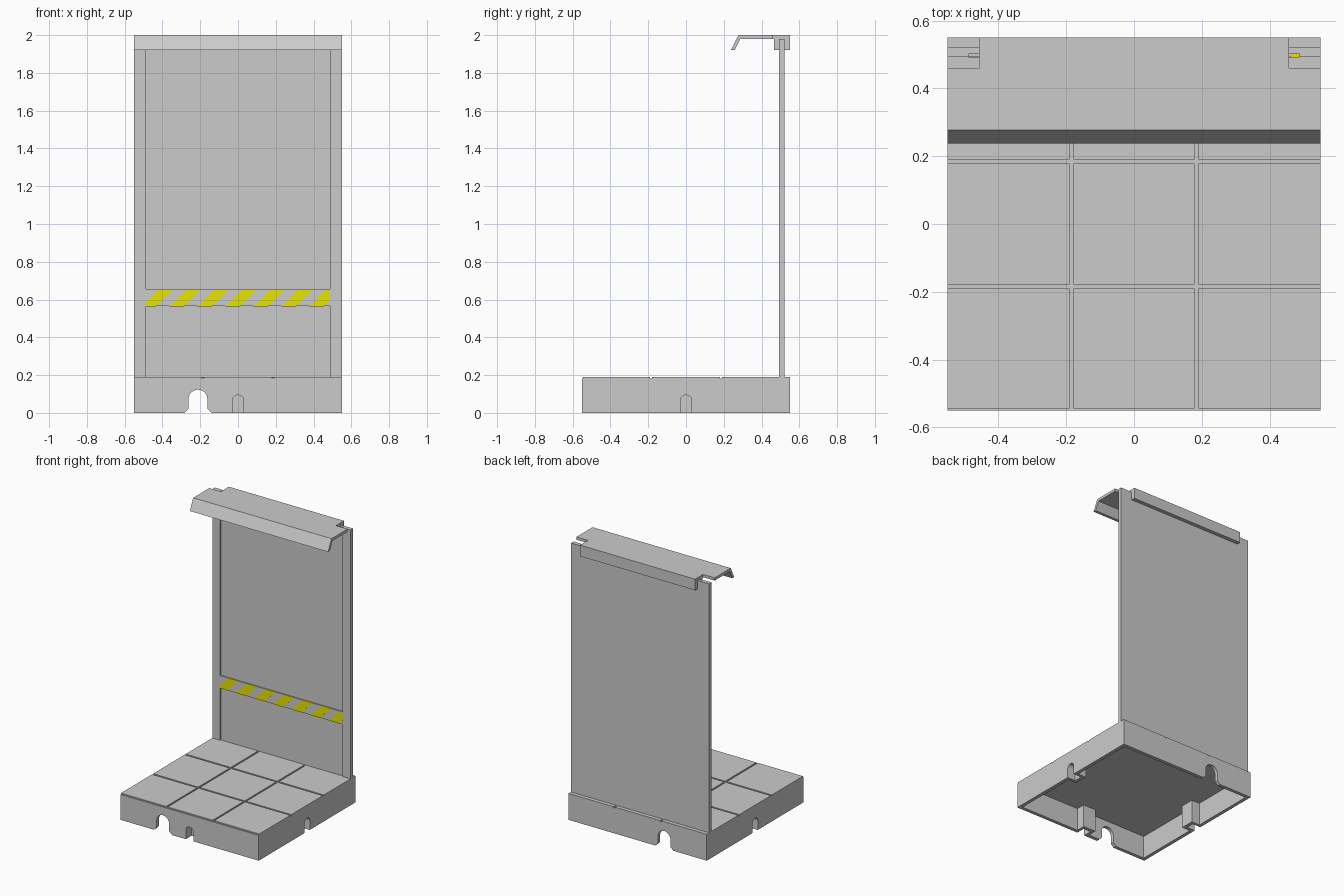
import bpy, bmesh, math
from mathutils import Vector

if "Cube" in bpy.data.objects:
    bpy.data.objects.remove(bpy.data.objects["Cube"])


def finish(name, bm):
    bmesh.ops.recalc_face_normals(bm, faces=bm.faces)
    me = bpy.data.meshes.new(name)
    bm.to_mesh(me)
    bm.free()
    ob = bpy.data.objects.new(name, me)
    bpy.context.collection.objects.link(ob)
    return ob


def prism(name, pts, axis, a, b, clip=None):
    """Extrude a 2D outline from a to b along axis: 'x' uses (y,z), 'y' uses (x,z)."""
    bm = bmesh.new()
    place = (lambda p: (a, p[0], p[1])) if axis == 'x' else (lambda p: (p[0], a, p[1]))
    face = bm.faces.new([bm.verts.new(place(p)) for p in pts])
    move = Vector((b - a, 0, 0)) if axis == 'x' else Vector((0, b - a, 0))
    out = bmesh.ops.extrude_face_region(bm, geom=[face])['geom']
    bmesh.ops.translate(bm, vec=move, verts=[v for v in out if isinstance(v, bmesh.types.BMVert)])
    if clip:
        for s in (-1, 1):
            bmesh.ops.bisect_plane(bm, geom=bm.verts[:] + bm.edges[:] + bm.faces[:],
                                   plane_co=(s * clip, 0, 0), plane_no=(s, 0, 0), clear_outer=True)
            rim = [e for e in bm.edges if e.is_boundary]
            if rim:
                bmesh.ops.holes_fill(bm, edges=rim)
    return finish(name, bm)


def box(name, x0, x1, y0, y1, z0, z1):
    return prism(name, [(x0, z0), (x1, z0), (x1, z1), (x0, z1)], 'y', y0, y1)


def cut(target, cutters):
    for c in cutters:
        m = target.modifiers.new("cut", 'BOOLEAN')
        m.operation, m.solver, m.object = 'DIFFERENCE', 'EXACT', c
        bpy.context.view_layer.objects.active = target
        bpy.ops.object.modifier_apply(modifier=m.name)
        bpy.data.objects.remove(c)


def arch(c, r, top, flare=0.0):
    pts = [(c + r * math.cos(math.pi * i / 14), top - r + r * math.sin(math.pi * i / 14))
           for i in range(15)]
    if flare:
        return ([(c + r + flare, -0.02), (c + r + flare, 0), (c + r, flare)] + pts
                + [(c - r, flare), (c - r - flare, 0), (c - r - flare, -0.02)])
    return [(c + r, -0.02)] + pts + [(c - r, -0.02)]


H = 0.55

# hollow under the base, leaving housings for the three small sockets
cavity = box("cavity", -0.525, 0.525, -0.525, 0.525, -0.05, 0.165)
cut(cavity, [box("c", -0.05, 0.05, -0.6, -0.46, -0.1, 0.2),
             box("c", -0.6, -0.46, -0.05, 0.05, -0.1, 0.2),
             box("c", 0.46, 0.6, -0.05, 0.05, -0.1, 0.2)])

# base with cavity, cable arches, sockets and tile grooves
base = box("tiled_base", -H, H, -H, H, 0, 0.19)
cutters = [cavity]
for y0, y1 in ((-0.6, -0.5), (0.5, 0.6)):
    cutters.append(prism("c", arch(-0.212, 0.05, 0.123, 0.022), 'y', y0, y1))
cutters.append(prism("c", arch(0, 0.03, 0.095), 'y', -0.6, -0.485))
for s in (-1, 1):
    cutters.append(prism("c", arch(0, 0.03, 0.095), 'x', s * 0.6, s * 0.485))
for g in (-0.185, 0.185):
    cutters.append(box("c", g - 0.006, g + 0.006, -0.6, 0.6, 0.182, 0.22))
for g in (-0.55, -0.185, 0.185):
    cutters.append(box("c", -0.6, 0.6, g - 0.006, g + 0.006, 0.182, 0.22))
cut(base, cutters)

# back wall with recessed upper and lower panels
Z0, Z1 = 0.565, 0.655
wall = box("back_wall", -H, H, 0.493, 0.522, 0.185, 1.98)
cut(wall, [box("c", -0.488, 0.488, 0.4, 0.501, 0.19, Z0),
           box("c", -0.488, 0.488, 0.4, 0.501, Z1, 2.1)])

# slanted yellow warning stripes
yellow = bpy.data.materials.new("yellow")
yellow.diffuse_color = (0.8, 0.78, 0.0, 1)
yellow.use_nodes = True
yellow.node_tree.nodes["Principled BSDF"].inputs["Base Color"].default_value = yellow.diffuse_color
for k in range(7):
    x = -0.513 + 0.148 * k
    stripe = prism(f"warning_stripe_{k + 1}",
                   [(x, Z0 - .0005), (x + 0.08, Z0 - .0005), (x + 0.17, Z1 + .0005), (x + 0.09, Z1 + .0005)],
                   'y', 0.492, 0.502, clip=0.488)
    stripe.data.materials.append(yellow)

# roof hood with drooping front lip, notched at the rear corners
prism("roof_hood", [(0.46, 2.0), (0.277, 2.0), (0.238, 1.92), (0.258, 1.92), (0.288, 1.98), (0.46, 1.98)],
      'x', -H, H)

# clip that saddles the top of the wall
prism("roof_clip", [(0.46, 2.0), (0.46, 1.98), (0.465, 1.98), (0.465, 1.92), (0.493, 1.92), (0.493, 1.98),
                    (0.522, 1.98), (0.522, 1.92), (0.55, 1.92), (0.55, 2.0)], 'x', -0.458, 0.458)
